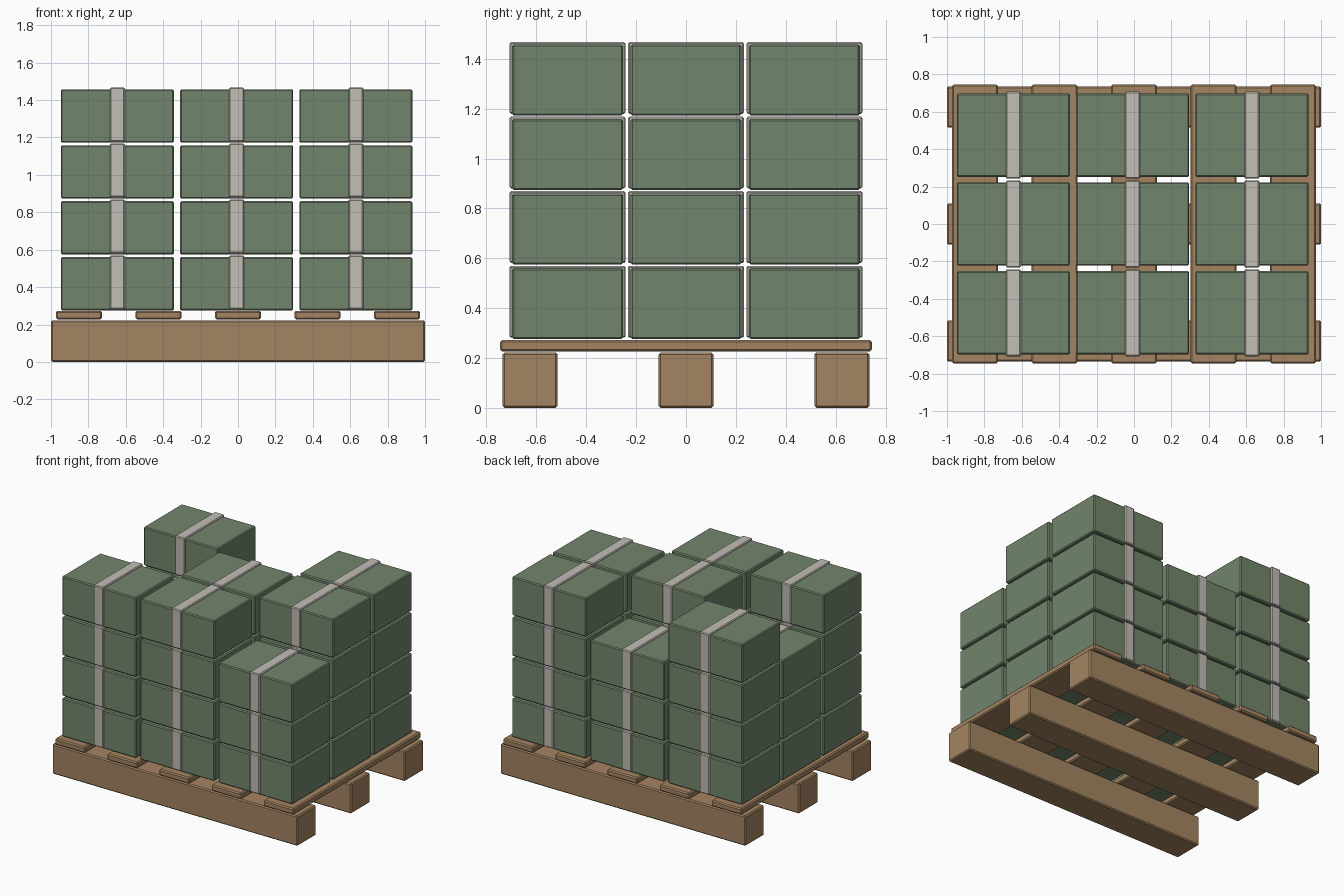
import bpy, bmesh
from mathutils import Matrix

if "Cube" in bpy.data.objects:
    bpy.data.objects.remove(bpy.data.objects["Cube"])


def material(name, color):
    m = bpy.data.materials.new(name)
    m.diffuse_color = (*color, 1)
    m.use_nodes = True
    m.node_tree.nodes["Principled BSDF"].inputs["Base Color"].default_value = m.diffuse_color
    return m


wood = material("wood", (0.37, 0.23, 0.12))
green = material("green_card", (0.17, 0.235, 0.15))
tape = material("tape", (0.54, 0.51, 0.47))


def block(name, centre, size, mat, bevel):
    """Bevelled box given by centre and full size."""
    bm = bmesh.new()
    bmesh.ops.create_cube(bm, size=1, matrix=Matrix.Diagonal((*size, 1)))
    bmesh.ops.bevel(bm, geom=bm.edges[:], offset=bevel, segments=1, affect='EDGES')
    mesh = bpy.data.meshes.new(name)
    bm.to_mesh(mesh)
    bm.free()
    mesh.materials.append(mat)
    ob = bpy.data.objects.new(name, mesh)
    ob.location = centre
    bpy.context.collection.objects.link(ob)
    return ob


# pallet runners along x
for i in (-1, 0, 1):
    block("pallet_runner", (0, 0.625 * i, 0.111), (2.0, 0.22, 0.222), wood, 0.008)

# deck planks along y
for i in range(-2, 3):
    block("deck_plank", (0.425 * i, 0, 0.25), (0.245, 1.49, 0.046), wood, 0.008)

# stacked boxes, each with a tape band; three are missing from the top layer
missing = {(1, -1), (-1, 0), (0, 1)}
for layer in range(4):
    for ix in (-1, 0, 1):
        for iy in (-1, 0, 1):
            if layer == 3 and (ix, iy) in missing:
                continue
            x, y = -0.0075 + 0.6375 * ix, 0.475 * iy
            z = 0.418 + 0.299 * layer
            block("carton", (x, y, z), (0.605, 0.445, 0.285), green, 0.007)
            block("tape_band", (x, y, z + 0.008), (0.08, 0.465, 0.288), tape, 0.006)
